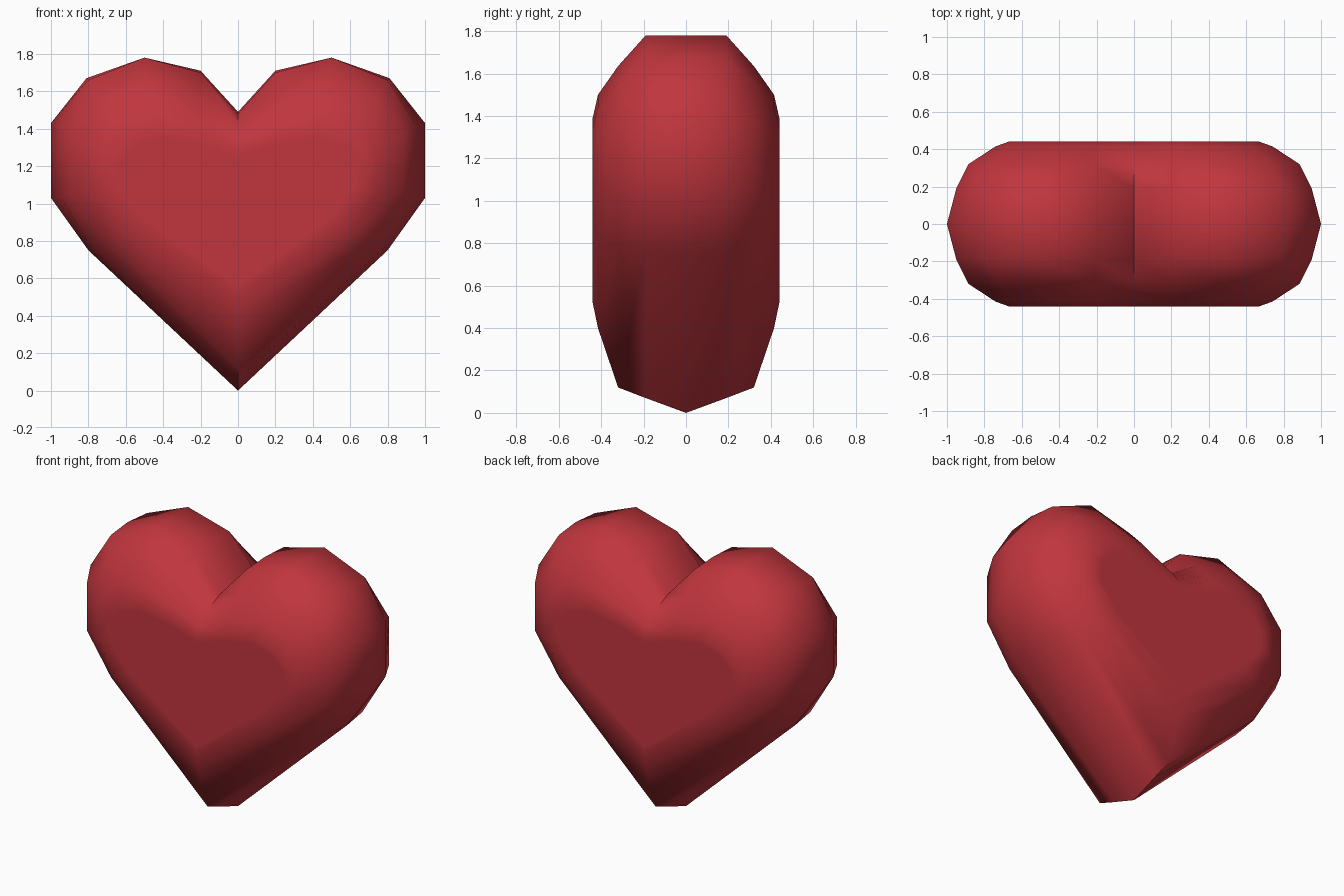
import bpy, bmesh

if "Cube" in bpy.data.objects:
    bpy.data.objects.remove(bpy.data.objects["Cube"])

# Half outlines (x, z) from bottom tip, round the lobe, to the cleft; one per depth
RINGS = [
    (0.00, [(0, 0), (.80, .75), (1.0, 1.03), (1.0, 1.43), (.81, 1.67), (.50, 1.78), (.20, 1.71), (0, 1.49)]),
    (0.19, [(0, .07), (.78, .76), (.95, 1.04), (.95, 1.42), (.80, 1.66), (.50, 1.78), (.20, 1.70), (0, 1.48)]),
    (0.32, [(0, .12), (.71, .79), (.885, 1.05), (.885, 1.37), (.73, 1.56), (.48, 1.635), (.22, 1.57), (0, 1.42)]),
    (0.415, [(0, .40), (.60, .84), (.74, 1.07), (.74, 1.29), (.64, 1.44), (.45, 1.50), (.22, 1.46), (0, 1.35)]),
    (0.44, [(0, .52), (.53, .90), (.67, 1.09), (.67, 1.23), (.58, 1.34), (.42, 1.39), (.21, 1.36), (0, 1.29)]),
]

red = bpy.data.materials.new("heart red")
red.diffuse_color = (0.53, 0.036, 0.047, 1)
red.use_nodes = True
red.node_tree.nodes["Principled BSDF"].inputs["Base Color"].default_value = red.diffuse_color

bm = bmesh.new()


def add_ring(y, half):
    """Full heart outline at one depth, mirrored in x."""
    outline = half + [(-x, z) for x, z in half[-2:0:-1]]
    return [bm.verts.new((x, y, z)) for x, z in outline]


# Loft from the front face to the back face
layers = [(-y, h) for y, h in reversed(RINGS)] + RINGS[1:]
loops = [add_ring(y, h) for y, h in layers]
n = len(loops[0])
for a, b in zip(loops, loops[1:]):
    for i in range(n):
        j = (i + 1) % n
        bm.faces.new((a[i], a[j], b[j], b[i]))

# Flat front and back, with an inset so their centres stay evenly shaded
caps = [bm.faces.new(loops[0]), bm.faces.new(loops[-1])]
bmesh.ops.recalc_face_normals(bm, faces=bm.faces)
bmesh.ops.inset_individual(bm, faces=caps, thickness=0.04)

mesh = bpy.data.meshes.new("heart")
bm.to_mesh(mesh)
bm.free()
mesh.materials.append(red)
heart = bpy.data.objects.new("heart", mesh)
bpy.context.collection.objects.link(heart)

# Smooth shading, with the cleft and bottom edge kept sharp
bpy.context.view_layer.objects.active = heart
heart.select_set(True)
bpy.ops.object.shade_smooth_by_angle(angle=1.05)
